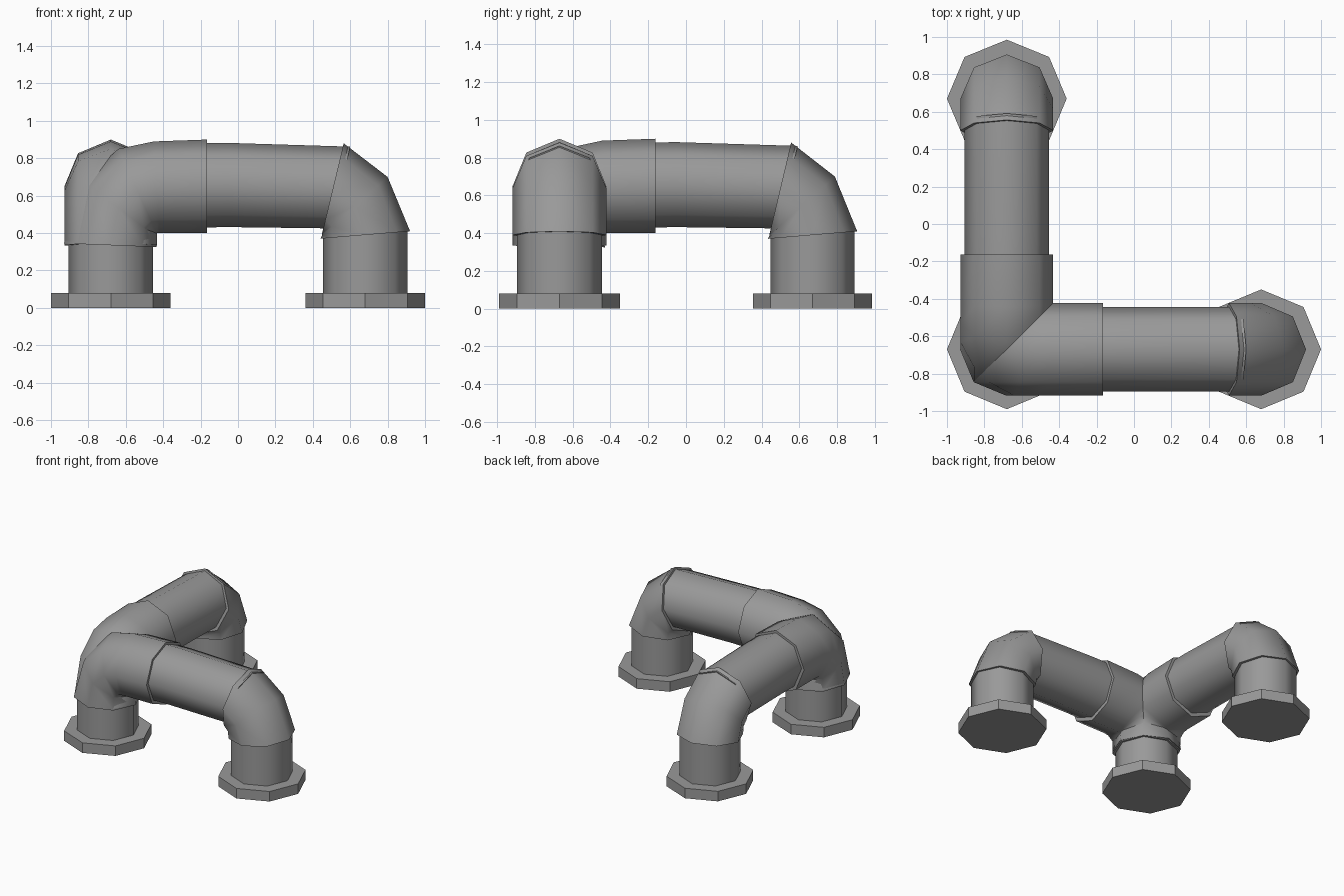
import bpy, bmesh, math
from mathutils import Vector

cube = bpy.data.objects.get("Cube")
if cube:
    bpy.data.objects.remove(cube, do_unlink=True)

GREY = (0.32, 0.32, 0.32, 1)
metal = bpy.data.materials.new("grey_metal")
metal.use_nodes = True
metal.diffuse_color = GREY
metal.node_tree.nodes["Principled BSDF"].inputs["Base Color"].default_value = GREY

SIDES = 8
CX, CY = 0.68, 0.67


def along_x(u, w, z):
    return Vector((u, w - CY, z))


def along_y(u, w, z):
    return Vector((w - CX, u * CY / CX, z))


def loft(name, place, rings, width, smooth=True):
    """Skin octagons, each given by its outer and inner (u, z) points."""
    bm = bmesh.new()
    loops = []
    for (uo, zo), (ui, zi) in rings:
        loop = []
        for i in range(SIDES):
            a = math.tau * i / SIDES
            k = (1 + math.cos(a)) / 2
            u, z = ui + (uo - ui) * k, zi + (zo - zi) * k
            loop.append(bm.verts.new(place(u, width * math.sin(a), z)))
        loops.append(loop)
    for a, b in zip(loops, loops[1:]):
        for i in range(SIDES):
            j = (i + 1) % SIDES
            bm.faces.new((a[i], a[j], b[j], b[i]))
    bm.faces.new(loops[0])
    bm.faces.new(loops[-1])
    bmesh.ops.recalc_face_normals(bm, faces=bm.faces)
    mesh = bpy.data.meshes.new(name)
    bm.to_mesh(mesh)
    bm.free()
    mesh.materials.append(metal)
    obj = bpy.data.objects.new(name, mesh)
    bpy.context.collection.objects.link(obj)
    if smooth:
        bpy.ops.object.select_all(action='DESELECT')
        obj.select_set(True)
        bpy.context.view_layer.objects.active = obj
        bpy.ops.object.shade_smooth_by_angle(angle=math.radians(50))
    return obj


def upright(name, place, u, r, z0, z1, smooth):
    loft(name, place, [((u + r, z), (u - r, z)) for z in (z0, z1)], r, smooth)


# Legs with octagonal floor flanges
for name, place, u in (("corner", along_x, -CX), ("right_end", along_x, CX),
                       ("back_end", along_y, CX)):
    upright(name + "_flange", place, u, 0.32, 0, 0.08, False)
    upright(name + "_leg", place, u, 0.226, 0.07, 0.42, True)

# Each arm: corner elbow, straight pipe, end elbow
corner_rings = [((-0.93, 0.345), (-0.435, 0.325)),
                ((-0.83, 0.68), (-0.45, 0.39)),
                ((-0.64, 0.85), (-0.435, 0.40)),
                ((-0.45, 0.89), (-0.42, 0.40)),
                ((-0.165, 0.90), (-0.165, 0.40))]
pipe_rings = [((-0.2, 0.88), (-0.2, 0.43)),
              ((-0.05, 0.882), (-0.05, 0.432)),
              ((0.6, 0.862), (0.5, 0.425))]
end_rings = [((0.565, 0.88), (0.45, 0.40)),
             ((0.80, 0.70), (0.45, 0.39)),
             ((0.92, 0.41), (0.44, 0.37))]
for arm, place in (("right", along_x), ("back", along_y)):
    loft(arm + "_corner_elbow", place, corner_rings, 0.248)
    loft(arm + "_pipe", place, pipe_rings, 0.226)
    loft(arm + "_end_elbow", place, end_rings, 0.248)
